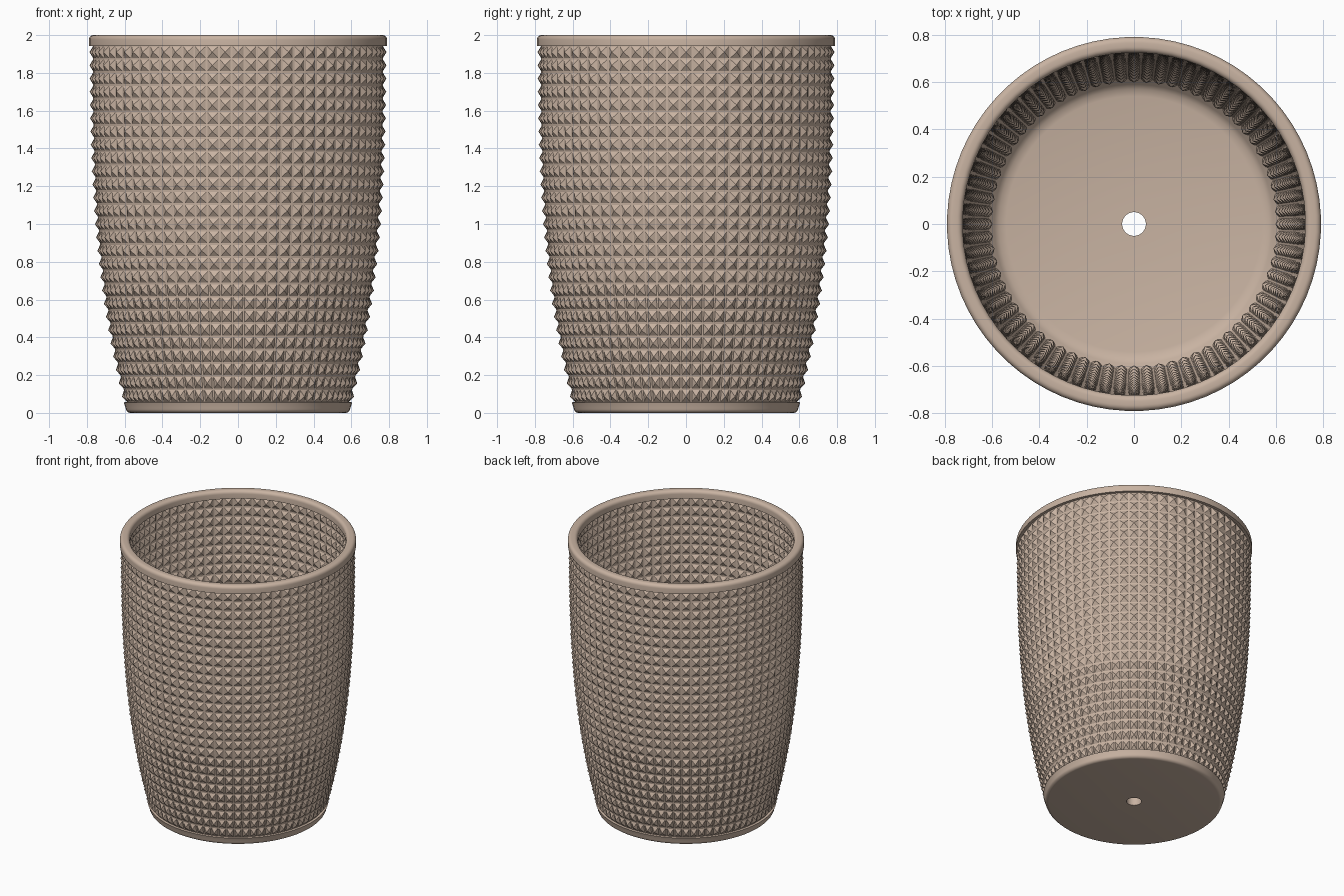
import bpy, bmesh, math

if "Cube" in bpy.data.objects:
    bpy.data.objects.remove(bpy.data.objects["Cube"], do_unlink=True)

COLUMNS = 72
PITCH = 0.07          # height of one stud row
FIRST = 0.055         # bottom of the lowest row
STUD = 0.018          # stud height
WALL = 0.064          # wall thickness over the stud tips

clay = bpy.data.materials.new("beige clay")
clay.use_nodes = True
clay.diffuse_color = (0.58, 0.45, 0.36, 1)
clay.node_tree.nodes["Principled BSDF"].inputs["Base Color"].default_value = clay.diffuse_color


def radius(z):
    """Outer radius of the tapering body over the stud tips."""
    return 0.787 - 0.195 * (1 - z / 2) ** 2.75


def ring(bm, r, z):
    angles = [(i + 0.5) * math.tau / COLUMNS for i in range(COLUMNS)]
    return [bm.verts.new((r * math.cos(a), r * math.sin(a), z)) for a in angles]


def bridge(bm, low, high, flip=False):
    faces = []
    for i in range(COLUMNS):
        k = (i + 1) % COLUMNS
        quad = [low[i], low[k], high[k], high[i]]
        faces.append(bm.faces.new(quad[::-1] if flip else quad))
    return faces


def finish(bm, name, smooth):
    mesh = bpy.data.meshes.new(name)
    bm.to_mesh(mesh)
    bm.free()
    mesh.materials.append(clay)
    obj = bpy.data.objects.new(name, mesh)
    bpy.context.collection.objects.link(obj)
    if smooth:
        bpy.ops.object.select_all(action="DESELECT")
        obj.select_set(True)
        bpy.context.view_layer.objects.active = obj
        bpy.ops.object.shade_smooth_by_angle(angle=math.radians(40))
    return obj


def lathe(name, profile):
    """Revolve a closed (radius, height) profile."""
    bm = bmesh.new()
    rings = [ring(bm, r, z) for r, z in profile]
    for n, low in enumerate(rings):
        bridge(bm, low, rings[(n + 1) % len(rings)])
    bmesh.ops.recalc_face_normals(bm, faces=bm.faces)
    return finish(bm, name, True)


def studded_wall(name, inward, first_row, last_row, inside):
    """Sheet of square pyramids separated by narrow flat grooves."""
    bm = bmesh.new()
    heights = [FIRST + PITCH * n for n in range(first_row, last_row + 1)]
    rings = [ring(bm, radius(z) - inward, z) for z in heights]
    cells = []
    for low, high in zip(rings, rings[1:]):
        cells += bridge(bm, low, high, inside)
    bm.normal_update()
    bmesh.ops.inset_individual(bm, faces=cells, thickness=0.005, use_even_offset=True)
    bm.normal_update()
    bmesh.ops.poke(bm, faces=cells, offset=STUD)
    return finish(bm, name, False)


def corner(cx, cz, size, start):
    """Quarter-round profile points, starting at an angle in degrees."""
    steps = [math.radians(start + 18 * n) for n in range(6)]
    return [(cx + size * math.cos(a), cz + size * math.sin(a)) for a in steps]


# Studded walls, outside and inside
studded_wall("outer_studs", STUD, 0, 27, False)
studded_wall("inner_studs", WALL - STUD, 3, 27, True)

# Rounded rim
lathe("rim", [(0.724, 1.942), (0.79, 1.942)]
      + corner(0.766, 1.976, 0.024, 0)
      + corner(0.748, 1.976, 0.024, 90))

# Base with rounded foot, filleted floor and drain hole
lathe("base", [(0.05, 0)]
      + corner(0.57, 0.025, 0.025, -90)
      + [(0.606, 0.056), (radius(0.056) - 0.03, 0.058),
         (radius(0.2) - 0.03, 0.2), (radius(0.29) - 0.035, 0.29),
         (0.606, 0.275), (0.59, 0.25), (0.57, 0.235), (0.54, 0.228),
         (0.05, 0.225)])
